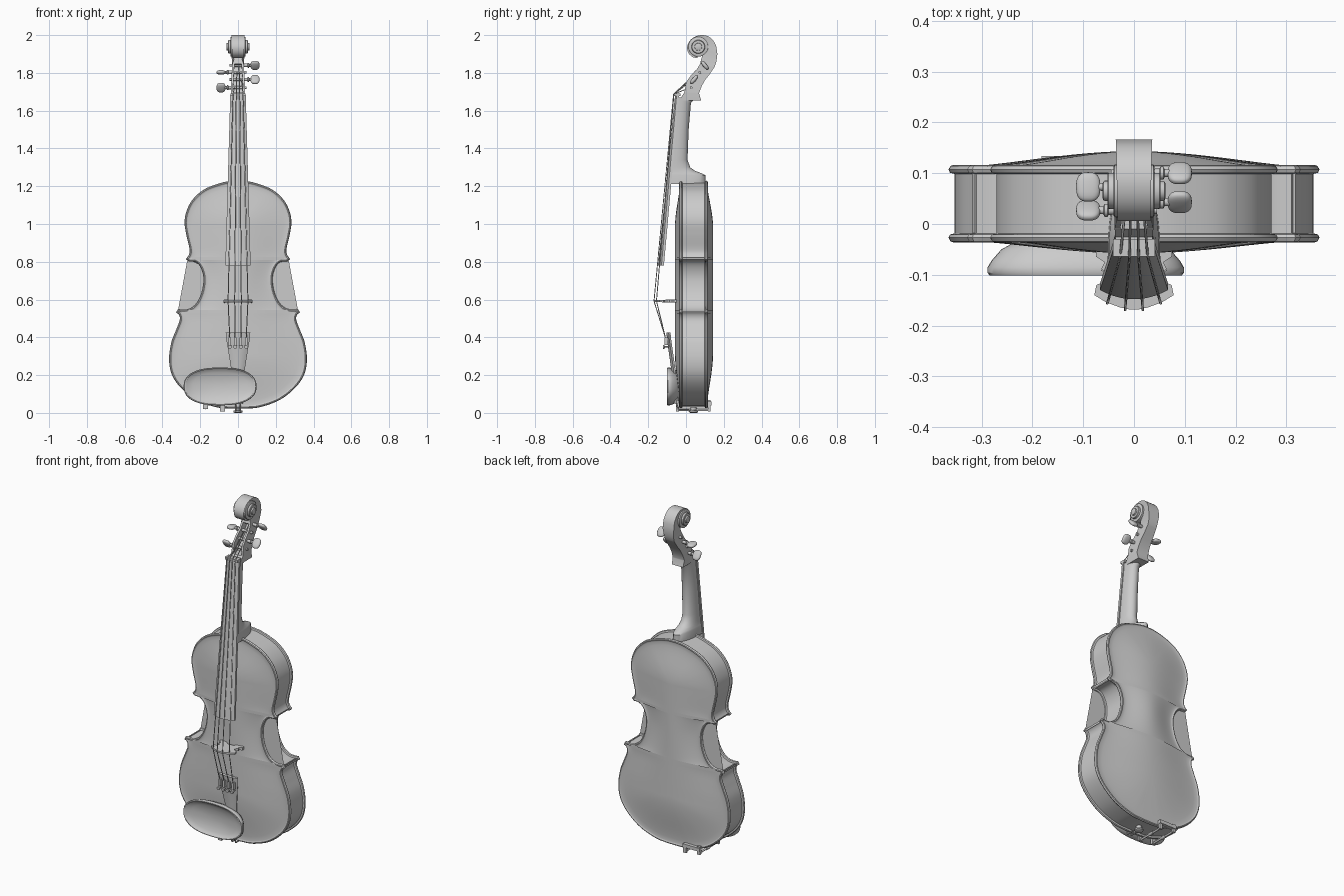
import bpy, bmesh, math
from mathutils import Vector, Matrix

if "Cube" in bpy.data.objects:
    bpy.data.objects.remove(bpy.data.objects["Cube"])


def loft(name, rings, caps=True):
    """Skin a list of closed rings of 3D points."""
    bm = bmesh.new()
    vs = [[bm.verts.new(p) for p in r] for r in rings]
    n = len(vs[0])
    for a, b in zip(vs, vs[1:]):
        for i in range(n):
            j = (i + 1) % n
            bm.faces.new((a[i], a[j], b[j], b[i]))
    if caps:
        bm.faces.new(vs[0])
        bm.faces.new(vs[-1])
    bmesh.ops.remove_doubles(bm, verts=bm.verts, dist=1e-4)
    bmesh.ops.recalc_face_normals(bm, faces=bm.faces)
    me = bpy.data.meshes.new(name)
    bm.to_mesh(me)
    bm.free()
    ob = bpy.data.objects.new(name, me)
    bpy.context.collection.objects.link(ob)
    return ob


def rod(name, stations, n=20):
    """Turned part: list of (centre, radius) along a straight axis."""
    axis = (Vector(stations[-1][0]) - Vector(stations[0][0])).normalized()
    u = axis.orthogonal().normalized()
    w = axis.cross(u)
    return loft(name, [[Vector(c) + r * (u * math.cos(a) + w * math.sin(a))
                        for a in (2 * math.pi * i / n for i in range(n))]
                       for c, r in stations])


def box(name, lo, hi):
    return loft(name, [[(lo[0], lo[1], z), (hi[0], lo[1], z), (hi[0], hi[1], z), (lo[0], hi[1], z)]
                       for z in (lo[2], hi[2])])


def spline(pts, steps=6):
    p = [Vector(q) for q in pts]
    p = [2 * p[0] - p[1]] + p + [2 * p[-1] - p[-2]]
    out = []
    for a, b, c, d in zip(p, p[1:], p[2:], p[3:]):
        for k in range(steps):
            t = k / steps
            out.append(0.5 * (2 * b + (c - a) * t + (2 * a - 5 * b + 4 * c - d) * t * t
                              + (3 * b - a - 3 * c + d) * t ** 3))
    return out + [p[-2]]


# Body outline: lower bout, waist, upper bout, then mirrored
lower = [(0, .022), (.05, .023), (.12, .031), (.22, .068), (.3, .13), (.349, .2), (.365, .28),
         (.354, .37), (.328, .44), (.309, .49), (.312, .518), (.328, .532)]
waist = [(.318, .549), (.265, .55), (.222, .58), (.193, .64), (.183, .71), (.196, .765),
         (.222, .797), (.262, .802)]
upper = [(.276, .815), (.259, .84), (.257, .87), (.274, .945), (.283, 1.01), (.272, 1.07),
         (.24, 1.13), (.18, 1.183), (.1, 1.215), (.04, 1.228), (0, 1.23)]
half = spline(lower) + spline(waist) + spline(upper)
outline = half + [Vector((-p.x, p.y)) for p in reversed(half[1:-1])]


def inset(d):
    n, out = len(outline), []
    for i, p in enumerate(outline):
        t = (outline[(i + 1) % n] - outline[i - 1]).normalized()
        out.append(p + d * Vector((-t.y, t.x)))
    return out


def at_y(ring, y):
    return [(p.x, y, p.y) for p in ring]


loft("ribs", [at_y(inset(.012), y) for y in (-.025, .105)])


# Arched plates with a rounded rim and a shallow channel
def plate(name, y_in, y_out, arch):
    d = y_out - y_in
    rings = [at_y(inset(.014), y_in), at_y(inset(.003), y_in + .15 * d), at_y(inset(0), y_in + .5 * d),
             at_y(inset(.004), y_in + .9 * d), at_y(inset(.009), y_out),
             at_y(inset(.014), y_in + .85 * d), at_y(inset(.018), y_in + .8 * d)]
    base = inset(.018)
    for k in range(1, 13):
        t = k / 12
        s = t ** .85
        h = arch * s * s * (3 - 2 * s)
        rings.append([(p.x * (1 - t), y_in + .8 * d + h,
                       p.y + (min(max(p.y, .32), .98) - p.y) * t) for p in base])
    loft(name, rings, caps=False)


plate("front_plate", -.018, -.036, -.026)
plate("back_plate", .098, .116, .031)

# Neck with flared heel: (z, front y, back y, half width)
neck = []
for z, yf, yb, w in [(1.212, -.08, .103, .052), (1.258, -.083, .103, .05), (1.268, -.082, .085, .048),
                     (1.28, -.081, .05, .046), (1.3, -.079, .022, .045), (1.34, -.075, .008, .044),
                     (1.5, -.058, .014, .041), (1.64, -.044, .026, .037), (1.67, -.041, .05, .037)]:
    neck.append([(w * math.cos(math.pi * i / 16), yf + (yb - yf) * math.sin(math.pi * i / 16) ** .8, z)
                 for i in range(17)])
loft("neck", neck)

# Fingerboard with a cambered playing face
board = []
for z, w, crown, edge, under in [(.78, .067, -.148, -.13, -.117), (1.68, .041, -.058, -.05, -.036)]:
    top = [(w * k / 6, crown + (edge - crown) * (k / 6) ** 2, z) for k in range(-6, 7)]
    board.append(top + [(w, under, z), (-w, under, z)])
loft("fingerboard", board)
box("nut", (-.041, -.064, 1.678), (.041, -.03, 1.692))

# Pegbox and scroll: (front y, z, back y, z, half width, channel depth)
C = Vector((.065, 1.938))
head = [(-.035, 1.655, .08, 1.655, .036, 0), (-.01, 1.695, .07, 1.69, .038, 0),
        (-.008, 1.697, .07, 1.695, .038, .6), (.0, 1.75, .083, 1.73, .036, .6),
        (.025, 1.785, .103, 1.765, .034, .6), (.055, 1.815, .127, 1.795, .032, .6),
        (.073, 1.845, .15, 1.83, .03, .55), (.074, 1.848, .152, 1.833, .03, 0),
        (.08, 1.87, .161, 1.86, .031, 0)]
roll = spline([(.166, 1.90), (.157, 1.95), (.128, 1.987), (.09, 2.0), (.05, 1.993), (.02, 1.97),
               (.006, 1.937), (.013, 1.905), (.035, 1.884), (.06, 1.878)], 3)
for i, b in enumerate(roll):
    f = C + .3 * (b - C)
    u = i / (len(roll) - 1)
    head.append((f.x, f.y, b.x, b.y, .036 - .006 * u, 0))
rings = []
for fy, fz, by, bz, w, d in head:
    v = w - .011
    my, mz = fy + d * (by - fy), fz + d * (bz - fz)
    wf = w if fz < 1.86 else w - .009
    rings.append([(-wf, fy, fz), (-v, fy, fz), (-v, my, mz), (v, my, mz), (v, fy, fz), (wf, fy, fz),
                  (w, by, bz), (-w, by, bz)])
loft("pegbox_and_scroll", rings)
for s, side in ((1, "right"), (-1, "left")):
    st = [((s * x, C.x, C.y), r) for x, r in ((0, .052), (.038, .052), (.04, .049), (.04, .036), (.05, .035),
                                             (.052, .033), (.052, .02), (.06, .019), (.062, .014))]
    rod("scroll_volute_" + side, st, 32)

# Tuning pegs: (side, y, z, head tilt)
pegs = [(1, .1, 1.84, 40), (1, .043, 1.765, -40), (-1, .073, 1.803, 85), (-1, .027, 1.722, 35)]
for i, (s, y, z, tilt) in enumerate(pegs):
    rod(f"peg_shaft_{i}", [((s * x, y, z), r) for x, r in ((-.045, .007), (.05, .009), (.052, .013),
                                                            (.058, .013), (.06, .008), (.075, .007))])
    bm = bmesh.new()
    bmesh.ops.create_uvsphere(bm, u_segments=24, v_segments=12, radius=1)
    for v in bm.verts:
        v.co = Vector([math.copysign(abs(c) ** .75, c) for c in v.co])
    bm.transform(Matrix.Translation((s * .09, y, z)) @ Matrix.Rotation(math.radians(tilt), 4, 'X')
                 @ Matrix.Diagonal((.024, .011, .029, 1)))
    me = bpy.data.meshes.new(f"peg_head_{i}")
    bm.to_mesh(me)
    bm.free()
    bpy.context.collection.objects.link(bpy.data.objects.new(me.name, me))

# Bridge: mirrored profile with feet and side notches
right = [(.02, -.07), (.04, -.05), (.075, -.05), (.075, -.064), (.058, -.075), (.064, -.088), (.05, -.1),
         (.054, -.112), (.074, -.12), (.078, -.14), (.055, -.154), (.028, -.164), (.01, -.168)]
prof = right + [(-x, y) for x, y in reversed(right)]
loft("bridge", [[(x, y, .592 + s * (.009 + (y + .05) * .035)) for x, y in prof] for s in (-1, 1)])

# Tailpiece: (z, half width, face y)
tail = []
for z, w, y in [(.05, .026, -.062), (.15, .03, -.07), (.23, .036, -.078), (.37, .058, -.098), (.385, .062, -.1),
                (.425, .065, -.104)]:
    face = [(w * k / 4, y + .012 * (k / 4) ** 2, z) for k in range(-4, 5)]
    tail.append(face + [(w * .9, y + .022, z), (-w * .9, y + .022, z)])
loft("tailpiece", tail)
for s in (-1, 1):
    rod(f"tail_cord_{s}", [((s * .012, -.055, .06), .004), ((s * .012, -.038, .014), .004)], 8)
    rod(f"tail_cord_end_{s}", [((s * .012, -.04, .014), .004), ((s * .012, .04, .012), .004)], 8)
rod("end_button", [((0, .04, .03), .016), ((0, .04, .014), .016), ((0, .04, .012), .024),
                   ((0, .04, .004), .024), ((0, .04, 0), .018)])

# Fine tuners and strings
for i in range(4):
    k = i - 1.5
    x = k * .029
    rod(f"fine_tuner_screw_{i}", [((x, -.09, .352), .004), ((x, -.112, .35), .004), ((x, -.113, .35), .01),
                                  ((x, -.122, .349), .01)], 14)
    box(f"fine_tuner_lever_{i}", (x - .006, -.113, .36), (x + .006, -.096, .40))
    px, py, pz = [(.0, .028, 1.722), (.0, .073, 1.803), (.0, .1, 1.835), (.0, .043, 1.765)][i]
    cv = bpy.data.curves.new(f"string_{i}", 'CURVE')
    cv.dimensions = '3D'
    cv.bevel_depth = .0026
    cv.bevel_resolution = 1
    cv.use_fill_caps = True
    sp = cv.splines.new('POLY')
    path = [(x, -.108, .395), (k * .035, -.171 + .0065 * k * k, .592), (k * .018, -.066 + .001 * k * k, 1.688),
            (k * .012, py - .006, pz)]
    sp.points.add(len(path) - 1)
    for q, co in zip(sp.points, path):
        q.co = (*co, 1)
    bpy.context.collection.objects.link(bpy.data.objects.new(cv.name, cv))


# Chin rest: dished rounded oval
def oval(s, y):
    out = []
    for i in range(48):
        a = 2 * math.pi * i / 48
        c, d = math.cos(a), math.sin(a)
        out.append((-.095 + s * .193 * math.copysign(abs(c) ** .8, c), y,
                    .14 + (s * .1 + .006 * (s - 1)) * math.copysign(abs(d) ** .85, d)))
    return out


loft("chin_rest", [oval(s, y) for s, y in ((.72, -.035), (.86, -.05), (.96, -.072), (1, -.085), (1, -.096),
                                           (.98, -.101), (.95, -.101), (.92, -.097), (.75, -.088),
                                           (.5, -.08), (.2, -.076))])

# Chin rest clamp: two posts joined by a hooked bracket on each plate
for x, z in ((-.172, .028), (-.082, .015)):
    rod(f"clamp_post_{x}", [((x, -.05, z), .006), ((x, .03, z), .006), ((x, .03, z), .009), ((x, .06, z), .009),
                            ((x, .06, z), .006), ((x, .125, z), .006)], 14)
    box(f"clamp_hook_{x}", (x - .009, .116, z - .008), (x + .009, .13, z + .04))
    box(f"clamp_plate_{x}", (x - .012, -.052, z - .008), (x + .012, -.038, z + .05))
box("clamp_foot", (-.182, .114, .04), (-.072, .134, .06))

# Smooth shading with sharp edges kept
bpy.ops.object.select_all(action='DESELECT')
for ob in bpy.data.objects:
    if ob.type == 'MESH':
        ob.select_set(True)
        bpy.context.view_layer.objects.active = ob
bpy.ops.object.shade_smooth_by_angle(angle=math.radians(35))
